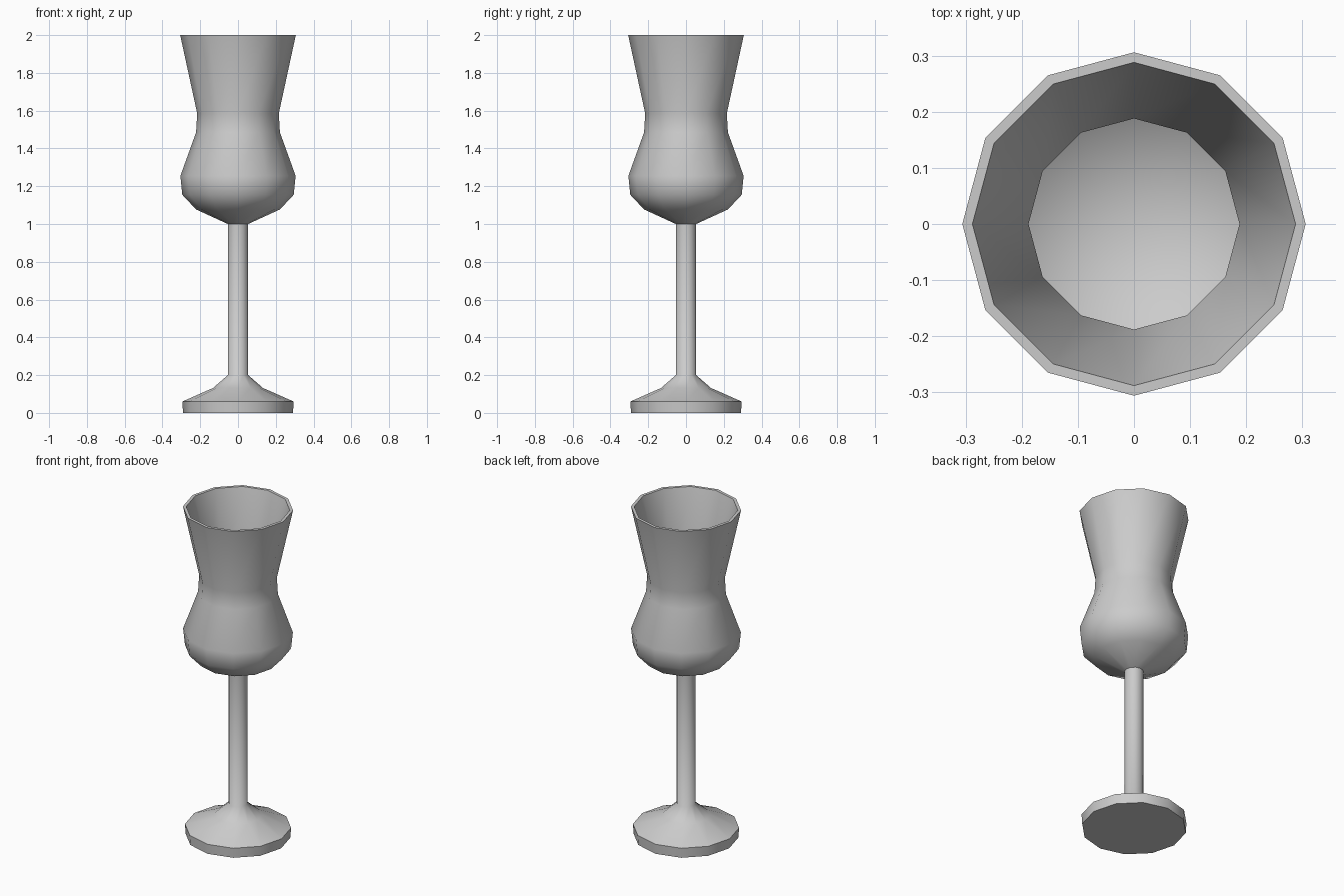
import bpy, bmesh, math

if "Cube" in bpy.data.objects:
    bpy.data.objects.remove(bpy.data.objects["Cube"])

SIDES = 12


def lathe(name, profile):
    """Revolve (radius, z) points about z; radius 0 becomes a single pole."""
    bm = bmesh.new()
    rings = []
    for r, z in profile:
        if r == 0:
            rings.append([bm.verts.new((0, 0, z))] * SIDES)
        else:
            rings.append([bm.verts.new((r * math.cos(i * math.tau / SIDES),
                                        r * math.sin(i * math.tau / SIDES), z))
                          for i in range(SIDES)])
    for a, b in zip(rings, rings[1:]):
        for i in range(SIDES):
            j = (i + 1) % SIDES
            bm.faces.new(dict.fromkeys((a[i], a[j], b[j], b[i])))
    mesh = bpy.data.meshes.new(name)
    bm.to_mesh(mesh)
    bm.free()
    obj = bpy.data.objects.new(name, mesh)
    bpy.context.collection.objects.link(obj)
    bpy.ops.object.select_all(action='DESELECT')
    obj.select_set(True)
    bpy.context.view_layer.objects.active = obj
    bpy.ops.object.shade_smooth_by_angle(angle=math.radians(50))
    return obj


# Foot and stem, from the underside up to the bowl
lathe("foot_and_stem", [(0, 0), (0.291, 0), (0.295, 0.06), (0.132, 0.132),
                        (0.054, 0.2), (0.054, 1.0)])

# Bowl: outside upwards, over the rim, then down the inside to the floor
outer = [(0.054, 1.0), (0.222, 1.077), (0.295, 1.155), (0.305, 1.255),
         (0.222, 1.485), (0.216, 1.585), (0.306, 2.0)]
inner = [(0.288, 2.0), (0.188, 1.575), (0.190, 1.485), (0.274, 1.25),
         (0.266, 1.17), (0.205, 1.105), (0, 1.03)]
lathe("bowl", outer + inner)
